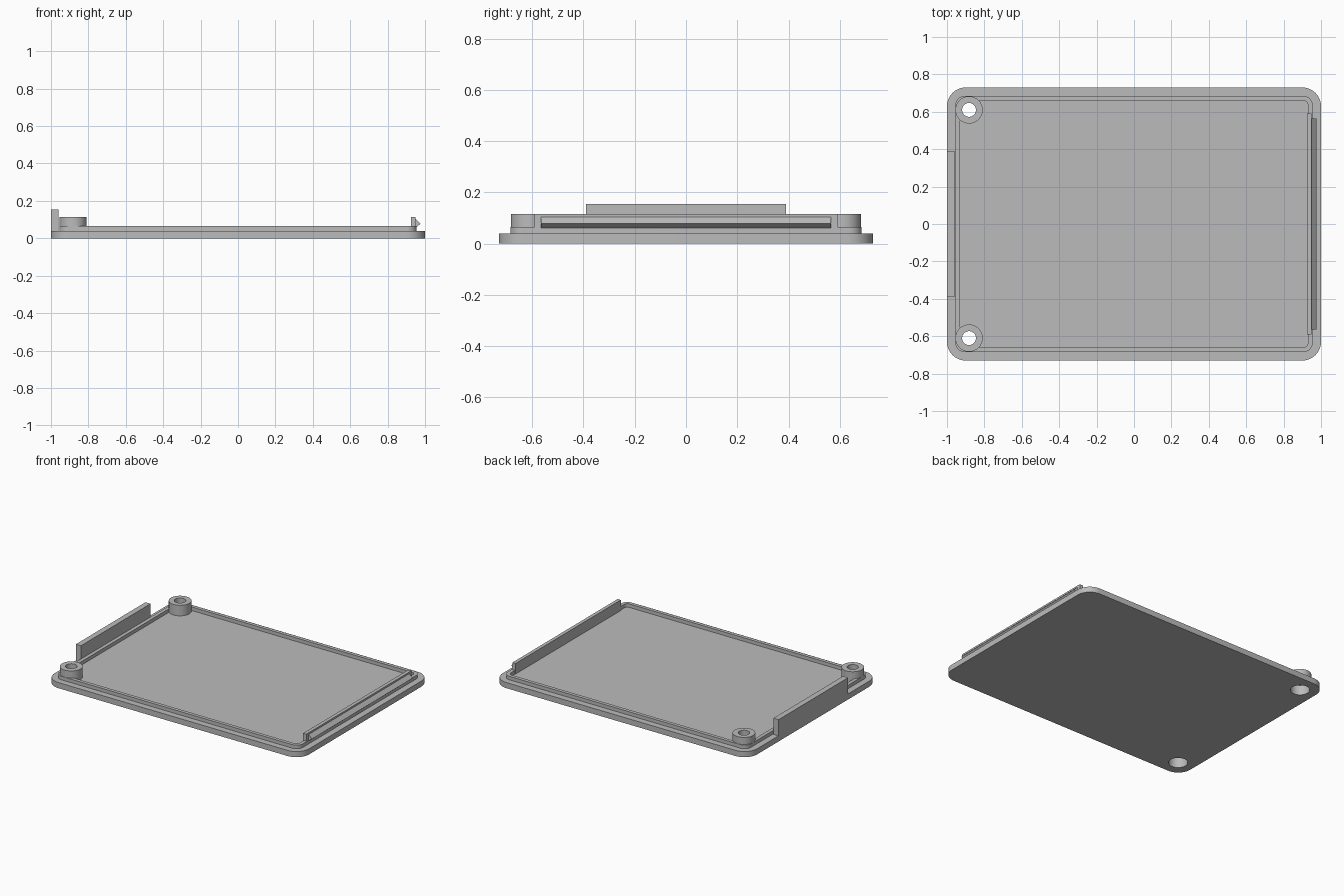
import bpy, bmesh, math

if "Cube" in bpy.data.objects:
    bpy.data.objects.remove(bpy.data.objects["Cube"])

grey = bpy.data.materials.new("plain grey")
grey.use_nodes = True
grey.diffuse_color = (0.5, 0.5, 0.5, 1)
grey.node_tree.nodes["Principled BSDF"].inputs["Base Color"].default_value = grey.diffuse_color


def rounded(hx, hy, r, steps=10):
    """Outline of a rounded rectangle, counter-clockwise."""
    pts = []
    for i, (sx, sy) in enumerate([(1, 1), (-1, 1), (-1, -1), (1, -1)]):
        for k in range(steps + 1):
            a = math.pi / 2 * (i + k / steps)
            pts.append((sx * (hx - r) + r * math.cos(a), sy * (hy - r) + r * math.sin(a)))
    return pts


def circle(x, y, r, n=48):
    return [(x + r * math.cos(2 * math.pi * k / n), y + r * math.sin(2 * math.pi * k / n))
            for k in range(n)]


def finish(name, bm):
    bmesh.ops.recalc_face_normals(bm, faces=bm.faces)
    mesh = bpy.data.meshes.new(name)
    bm.to_mesh(mesh)
    bm.free()
    mesh.materials.append(grey)
    obj = bpy.data.objects.new(name, mesh)
    bpy.context.collection.objects.link(obj)
    return obj


def prism(name, outline, z0, z1):
    bm = bmesh.new()
    face = bm.faces.new([bm.verts.new((x, y, z0)) for x, y in outline])
    top = bmesh.ops.extrude_face_region(bm, geom=[face])["geom"]
    verts = [g for g in top if isinstance(g, bmesh.types.BMVert)]
    bmesh.ops.translate(bm, verts=verts, vec=(0, 0, z1 - z0))
    return finish(name, bm)


def ring(name, outer, inner, z0, z1):
    bm = bmesh.new()
    loops = [[bm.verts.new((x, y, z)) for x, y in pts]
             for pts, z in [(outer, z0), (outer, z1), (inner, z1), (inner, z0)]]
    n = len(outer)
    for a, b in zip(loops, loops[1:] + loops[:1]):
        for i in range(n):
            j = (i + 1) % n
            bm.faces.new((a[i], a[j], b[j], b[i]))
    return finish(name, bm)


def bar(name, profile, half):
    """Sweep an x-z profile along y."""
    bm = bmesh.new()
    a, b = [[bm.verts.new((x, y, z)) for x, z in profile] for y in (-half, half)]
    bm.faces.new(a)
    bm.faces.new(b)
    for i in range(len(a)):
        j = (i + 1) % len(a)
        bm.faces.new((a[i], a[j], b[j], b[i]))
    return finish(name, bm)


def select(obj):
    bpy.ops.object.select_all(action="DESELECT")
    obj.select_set(True)
    bpy.context.view_layer.objects.active = obj


FLOOR, LIP, BOSS = 0.04, 0.065, 0.115
BX, BY = -0.882, 0.61

# Base plate and raised lip
plate = prism("base_plate", rounded(1, 0.73, 0.1), 0, FLOOR)
lip = ring("raised_lip", rounded(0.955, 0.685, 0.05), rounded(0.93, 0.66, 0.025), FLOOR, LIP)
bored = [plate, lip]
cutters = []

# Screw bosses, counterbored from below
for side, y in (("left", -BY), ("right", BY)):
    bored.append(prism("screw_boss_" + side, circle(BX, y, 0.073), FLOOR, BOSS))
    cutters.append(prism("counterbore_cutter", circle(BX, y, 0.062), -0.05, 0.07))
    cutters.append(prism("hole_cutter", circle(BX, y, 0.037), -0.06, 0.2))

for obj in bored:
    select(obj)
    for cutter in cutters:
        mod = obj.modifiers.new("bore", "BOOLEAN")
        mod.operation = "DIFFERENCE"
        mod.solver = "EXACT"
        mod.object = cutter
        bpy.ops.object.modifier_apply(modifier=mod.name)
for cutter in cutters:
    bpy.data.objects.remove(cutter)

# Upright tab on one end
tab = bar("end_tab", [(-1, FLOOR), (-0.96, FLOOR), (-0.96, 0.155), (-1, 0.155)], 0.39)

# Snap strip with wedge catch on the other end
strip = bar("snap_strip", [(0.925, FLOOR), (0.95, FLOOR), (0.95, BOSS), (0.925, BOSS)], 0.59)
catch = bar("snap_catch", [(0.945, 0.052), (0.976, 0.078), (0.945, 0.108)], 0.565)

for obj in bored + [tab, strip, catch]:
    select(obj)
    bpy.ops.object.shade_smooth_by_angle(angle=math.radians(30))
